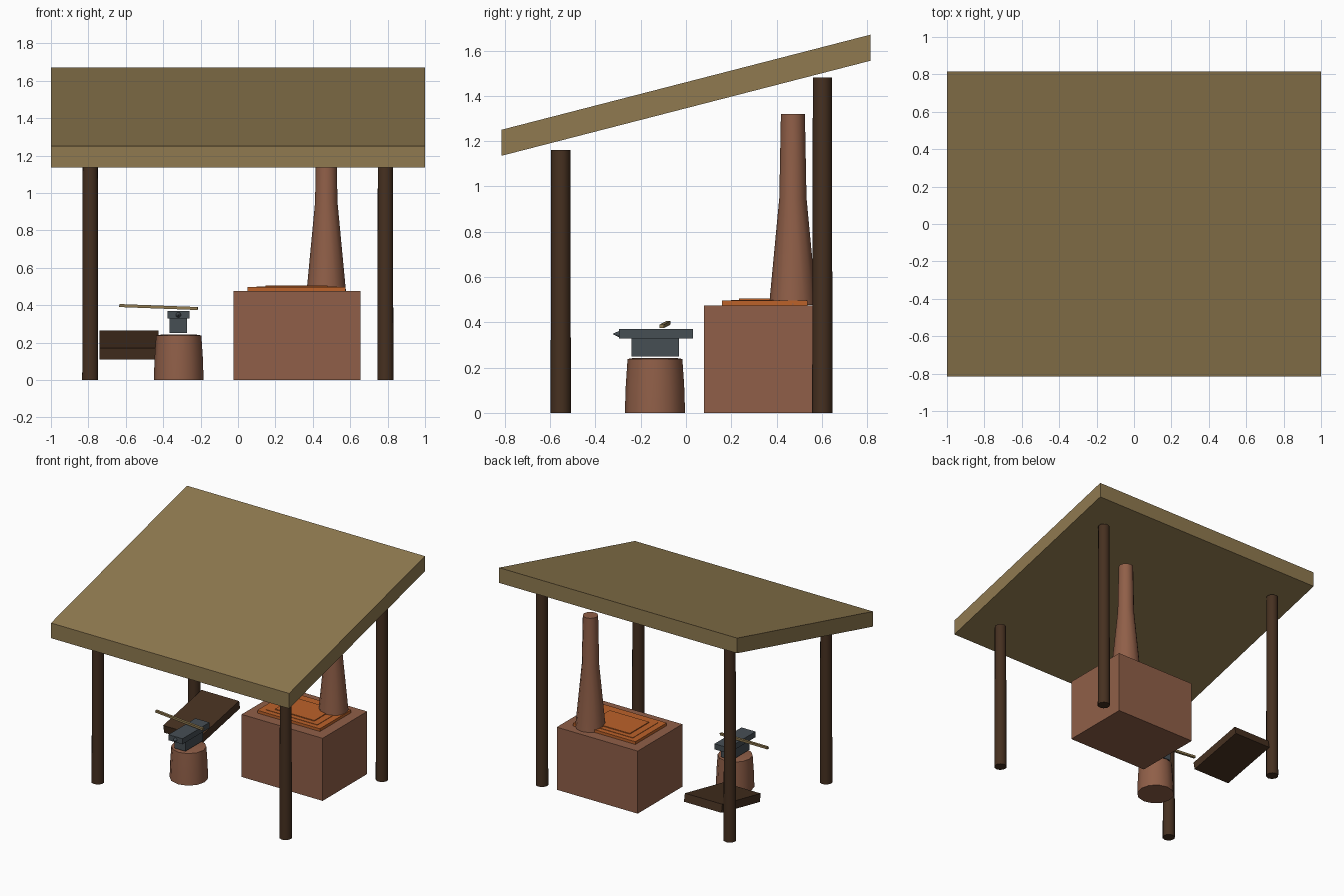
import bpy, bmesh, math
from mathutils import Matrix, Vector

if "Cube" in bpy.data.objects:
    bpy.data.objects.remove(bpy.data.objects["Cube"])


def material(name, rgb):
    m = bpy.data.materials.new(name)
    lin = [((c / 255 + 0.055) / 1.055) ** 2.4 for c in rgb]
    m.diffuse_color = (*lin, 1)
    m.use_nodes = True
    m.node_tree.nodes["Principled BSDF"].inputs["Base Color"].default_value = m.diffuse_color
    return m


TAN = material("tan_thatch", (144, 122, 80))
BROWN = material("dark_brown_wood", (70, 48, 32))
CLAY = material("red_clay", (144, 95, 72))
EMBER = material("ember_orange", (188, 98, 42))
IRON = material("grey_iron", (70, 78, 84))


def finish(name, bm, mat, smooth=False):
    bmesh.ops.recalc_face_normals(bm, faces=bm.faces)
    me = bpy.data.meshes.new(name)
    bm.to_mesh(me)
    bm.free()
    me.materials.append(mat)
    ob = bpy.data.objects.new(name, me)
    bpy.context.collection.objects.link(ob)
    if smooth:
        bpy.ops.object.select_all(action='DESELECT')
        ob.select_set(True)
        bpy.context.view_layer.objects.active = ob
        bpy.ops.object.shade_smooth_by_angle(angle=math.radians(45))
    return ob


def box(name, x, y, z, mat):
    """Box given by its (min, max) range on each axis."""
    bm = bmesh.new()
    bmesh.ops.create_cube(bm, size=1)
    for v in bm.verts:
        for i, r in enumerate((x, y, z)):
            v.co[i] = r[0] if v.co[i] < 0 else r[1]
    return finish(name, bm, mat)


def tilted_box(name, centre, size, rot, mat):
    bm = bmesh.new()
    bmesh.ops.create_cube(bm, size=1)
    bm.transform(Matrix.Translation(centre) @ rot @ Matrix.Diagonal((*size, 1)))
    return finish(name, bm, mat)


def turned(name, x, y, rings, sides, mat):
    """Upright round part from (radius, height) rings."""
    bm = bmesh.new()
    loops = []
    for r, z in rings:
        angles = [2 * math.pi * i / sides for i in range(sides)]
        loops.append([bm.verts.new((x + r * math.sin(a), y + r * math.cos(a), z)) for a in angles])
    for lo, hi in zip(loops, loops[1:]):
        for i in range(sides):
            j = (i + 1) % sides
            bm.faces.new((lo[i], lo[j], hi[j], hi[i]))
    bm.faces.new(loops[0])
    bm.faces.new(loops[-1])
    return finish(name, bm, mat, True)


# Sloping roof slab with vertical edges
roof = box("roof", (-1, 1), (-0.815, 0.815), (1.345, 1.46), TAN)
for v in roof.data.vertices:
    v.co.z += v.co.y * 0.21 / 0.815

# Four posts, taller at the back
for side, x in (("left", -0.79), ("right", 0.788)):
    for end, y, top in (("front", -0.553, 1.16), ("back", 0.602, 1.48)):
        turned(f"{end}_{side}_post", x, y, [(0.045, 0), (0.042, top)], 10, BROWN)

# Forge block, chimney and stepped ember bed
box("forge_block", (-0.025, 0.655), (0.08, 0.615), (0, 0.475), CLAY)
turned("chimney", 0.472, 0.472, [(0.105, 0.476), (0.06, 0.95), (0.053, 1.32)], 12, CLAY)
for i, (hx, hy, z) in enumerate(((0.263, 0.188, 0.496), (0.215, 0.15, 0.499), (0.165, 0.115, 0.505))):
    box(f"ember_layer_{i + 1}", (0.313 - hx, 0.313 + hx), (0.348 - hy, 0.348 + hy), (0.47, z), EMBER)

# Stump under the anvil
turned("stump", -0.317, -0.137, [(0.133, 0), (0.129, 0.12), (0.121, 0.238), (0.09, 0.243)], 12, CLAY)

# Anvil: neck, top block and short horn
box("anvil_neck", (-0.365, -0.274), (-0.24, -0.03), (0.25, 0.33), IRON)
box("anvil_top", (-0.378, -0.26), (-0.295, 0.03), (0.328, 0.37), IRON)
bm = bmesh.new()
bmesh.ops.create_cone(bm, cap_ends=True, segments=10, radius1=0.017, radius2=0.001, depth=0.034)
bm.transform(Matrix.Translation((-0.319, -0.306, 0.348)) @ Matrix.Rotation(math.pi / 2, 4, 'X'))
finish("anvil_horn", bm, IRON)

# Tan rod lying across the anvil
rod_axis = Vector((0.42, -0.03, -0.016)).to_track_quat('X', 'Z').to_matrix().to_4x4()
tilted_box("rod", (-0.425, -0.092, 0.39), (0.42, 0.018, 0.016), rod_axis, TAN)

# Sloping wooden board beside the forge
tilted_box("board", (-0.582, 0.395, 0.187), (0.315, 0.47, 0.061),
           Matrix.Rotation(math.radians(11.5), 4, 'X'), BROWN)
